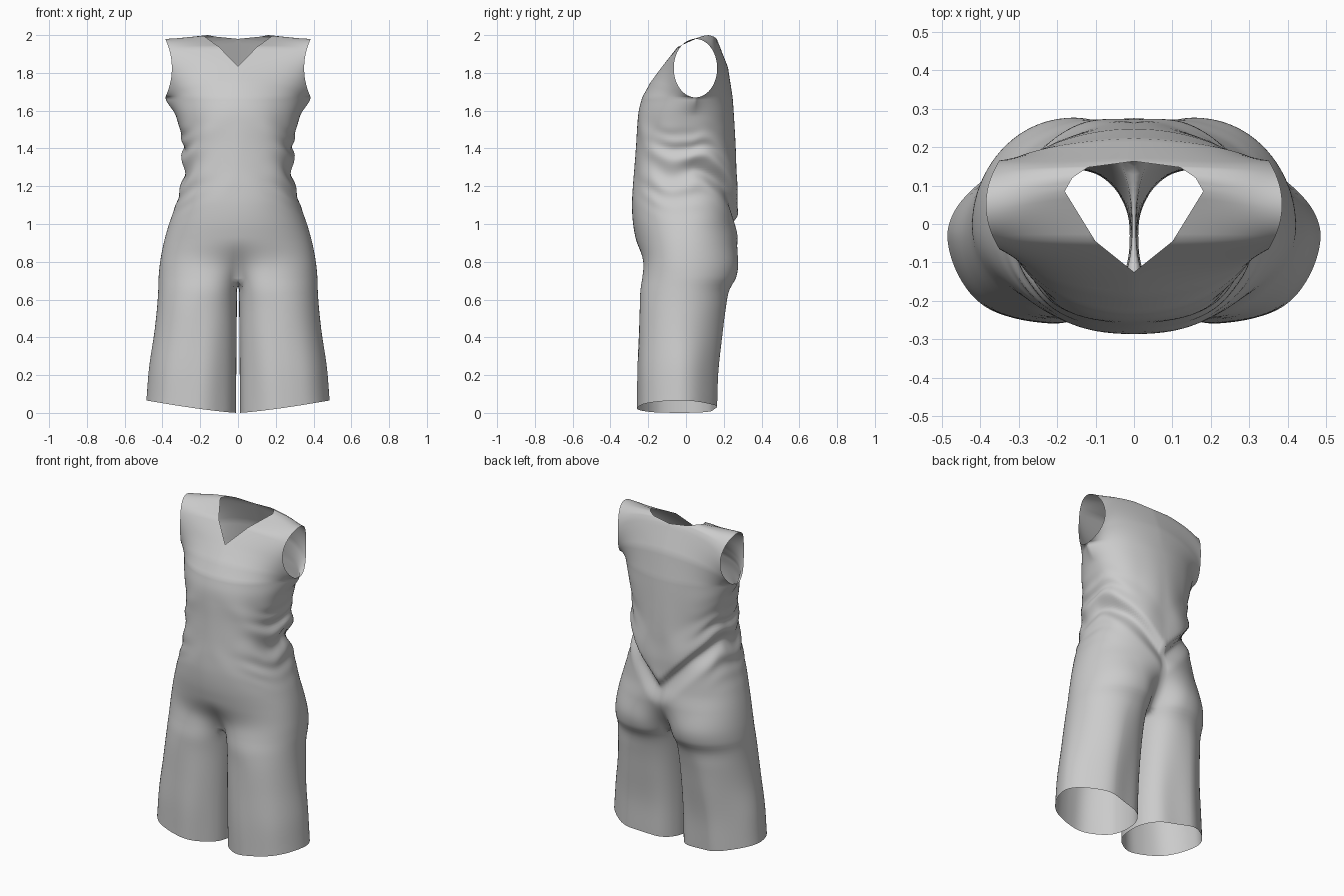
import bpy, bmesh
from math import sin, cos, pi, exp, radians
from mathutils import Vector, noise

if "Cube" in bpy.data.objects:
    bpy.data.objects.remove(bpy.data.objects["Cube"])

# Body profile: height, half width, front y, back y, side seam y, leg centre x
BODY = [
    (0.00, .485, -.257, .160, -.03, .27), (0.20, .470, -.257, .167, -.03, .26),
    (0.40, .443, -.250, .190, -.03, .24), (0.55, .428, -.245, .210, -.02, .22),
    (0.65, .422, -.242, .230, -.01, .19), (0.72, .420, -.240, .270, 0, .17),
    (0.80, .412, -.243, .292, 0, .16), (0.90, .393, -.262, .288, 0, .15),
    (1.00, .365, -.280, .270, 0, .15), (1.10, .330, -.286, .264, 0, .15),
    (1.20, .300, -.281, .268, 0, .15), (1.30, .290, -.273, .266, .01, .15),
    (1.42, .290, -.264, .262, .02, .15), (1.52, .312, -.258, .257, .03, .15),
    (1.60, .336, -.250, .252, .04, .15), (1.67, .350, -.232, .247, .05, .15)]
# Yoke inner edge: front centre, V neck, shoulder, back neck, back centre
NECK = [(0, 0, -.232, 1.67), (.10, 0, -.188, 1.75), (.22, 0, -.125, 1.835),
        (.36, .10, -.045, 1.937), (.50, .18, .085, 1.995), (.56, .16, .12, 2.0),
        (.62, .12, .147, 1.992), (.72, 0, .163, 1.98),
        (.86, 0, .222, 1.83), (1, 0, .247, 1.67)]
M, K, CROTCH = 64, 14, 0.70


def lookup(table, t, smooth=True):
    """Interpolate a table row by its first column."""
    i = 0
    while i < len(table) - 2 and t > table[i + 1][0]:
        i += 1
    a, b = table[i], table[i + 1]
    h = b[0] - a[0]
    u = min(1, max(0, (t - a[0]) / h))
    p, q = table[max(0, i - 1)], table[min(len(table) - 1, i + 2)]
    out = []
    for c in range(1, len(a)):
        if not smooth:
            out.append(a[c] + (b[c] - a[c]) * u)
            continue
        m0 = (b[c] - p[c]) / (b[0] - p[0]) * h
        m1 = (q[c] - a[c]) / (q[0] - a[0]) * h
        out.append((2*u**3 - 3*u*u + 1) * a[c] + (u**3 - 2*u*u + u) * m0
                   + (3*u*u - 2*u**3) * b[c] + (u**3 - u*u) * m1)
    return out


def step(a, b, t):
    t = min(1, max(0, (t - a) / (b - a)))
    return t * t * (3 - 2 * t)


def oval(ang, cx, rout, rin, f, b, s, n):
    """Superellipse point with separate outer, inner, front and back radii."""
    c, d = cos(ang), sin(ang)
    if c < 0:
        n = 2.4
    x = cx + rout * c ** (2 / n) if c > 0 else cx - rin * (-c) ** (2 / n)
    y = s + (b - s) * d ** (2 / n) if d > 0 else s + (f - s) * (-d) ** (2 / n)
    return Vector((x, y))


def leg_point(ang, z):
    X, f, b, s, cx = lookup(BODY, z)
    gap = .005 + .006 * (1 - min(z, CROTCH) / CROTCH)
    return oval(ang, cx, X - cx, cx - gap, f, b, s, 1.8 + .2 * step(.2, .8, z))


def drape(x, y, z):
    """Cloth folds: gathered waist, blouse overhang at the back, leg drape."""
    side = min(1, (x / .28) ** 4)
    waist = exp(-((z - 1.3) / .14) ** 2)
    n = noise.noise(Vector((x * 3, y * 5, z * 4)))
    x += .013 * side * waist * sin(58 * z + 14 * y + 6 * n)
    torso = exp(-((z - 1.38) / .17) ** 2)
    y += .007 * torso * min(1, x / .15) * sin(24 * x + 9 * z + 4 * n)
    line = 1.02 + 1.05 * x
    if y > -.03 and z > .85:
        amount = step(-.03, .1, y)
        d = z - line
        tuck = step(-.16, -.03, d) * (1 - step(-.03, .03, d))
        puff = step(-.02, .04, d) * (1 - step(.04, .25, d))
        shift = amount * (.010 * puff - .026 * tuck)
        y += shift
        x += shift * .6 * min(1, x / .2)
    low = 1 - step(.1, .75, z)
    y += .006 * low * sin(26 * x + 2 * z) * min(1, x / .1)
    return Vector((x, y, z))


def body_ring(z):
    """Outer half ring, front centre to back centre."""
    X, f, b, s, _ = lookup(BODY, z)
    n = 2.15 + .2 * step(.95, 1.2, z) - .35 * step(1.4, 1.67, z)
    ring = []
    for j in range(M + 1):
        u = j / M * 2 - 1
        wf, wb = step(.62, .93, z), step(.66, 1.0, z)
        w = wf + (wb - wf) * step(-.5, .5, u)
        body = oval(u * pi / 2, 0, X, X, f, b, s, n)
        p = leg_point(u * radians(150), z).lerp(body, w)
        # Armpit flare
        p.x += .035 * (1 - abs(u)) ** 8 * step(1.57, 1.67, z)
        if j in (0, M) and z >= CROTCH - 1e-6:
            p.x = 0
        ring.append(p)
    return ring


def leg_ring(z):
    """Closed leg ring: outer half ring plus the inner leg points."""
    pts = [drape(p.x, p.y, z) for p in body_ring(z)]
    for i in range(1, K):
        p = leg_point(radians(150 + 60 * i / K), z)
        dip = .03 * sin(pi * i / K) * (z / CROTCH) ** 8
        x = 0 if z >= CROTCH - 1e-6 else p.x
        pts.append(Vector((x, p.y, z - dip)))
    for p in pts:
        p.z += (1 - z / CROTCH) * .066 * (max(0, p.x) / .485) ** 1.3
    return pts


bm = bmesh.new()


def add(points):
    return [bm.verts.new(p) for p in points]


def bridge(a, b, closed=False):
    n = len(a)
    for i in range(n if closed else n - 1):
        k = (i + 1) % n
        quad = []
        for v in (a[i], a[k], b[k], b[i]):
            if v not in quad:
                quad.append(v)
        if len(quad) > 2:
            bm.faces.new(quad)


# Leg
LEG = 30
prev = None
for r in range(LEG + 1):
    cur = add(leg_ring(CROTCH * r / LEG))
    if prev:
        bridge(prev, cur, True)
    prev = cur

# Hips, waist and chest
prev = prev[:M + 1]
ROWS = 76
for r in range(1, ROWS + 1):
    z = CROTCH + (1.67 - CROTCH) * r / ROWS
    cur = add(drape(p.x, p.y, z) for p in body_ring(z))
    bridge(prev, cur)
    prev = cur

# Yoke: rows run from neckline to armhole, over the shoulder
V, A = 50, M // 2
row, last = prev[:A + 1], prev[:A - 1:-1]
for r in range(1, V + 1):
    v = r / V
    if r == V:
        cur = last
    else:
        start = Vector(lookup(NECK, v, False))
        al = -pi / 2 - 2 * pi * v
        end = Vector((.350, .05 + .115 * cos(al), 1.825 + .155 * sin(al)))
        k = abs(1 - 2 * v) ** .5
        flare = .035 * sin(al) ** 2
        pts = []
        for j in range(A + 1):
            t = j / A
            ex = t + (sin(t * pi / 2) - t) * k
            ey = t + (1 - cos(t * pi / 2) - t) * k
            pts.append(Vector((start.x + (end.x - start.x) * ex + flare * t ** 8,
                               start.y + (end.y - start.y) * ey,
                               start.z + (end.z - start.z) * ey)))
        cur = add(pts)
    bridge(row, cur)
    row = cur

bmesh.ops.recalc_face_normals(bm, faces=bm.faces)
mesh = bpy.data.meshes.new("romper")
bm.to_mesh(mesh)
bm.free()
romper = bpy.data.objects.new("romper", mesh)
bpy.context.collection.objects.link(romper)

# Other half
mirror = romper.modifiers.new("mirror", 'MIRROR')
mirror.use_clip = True
mirror.merge_threshold = .0005
for poly in mesh.polygons:
    poly.use_smooth = True
